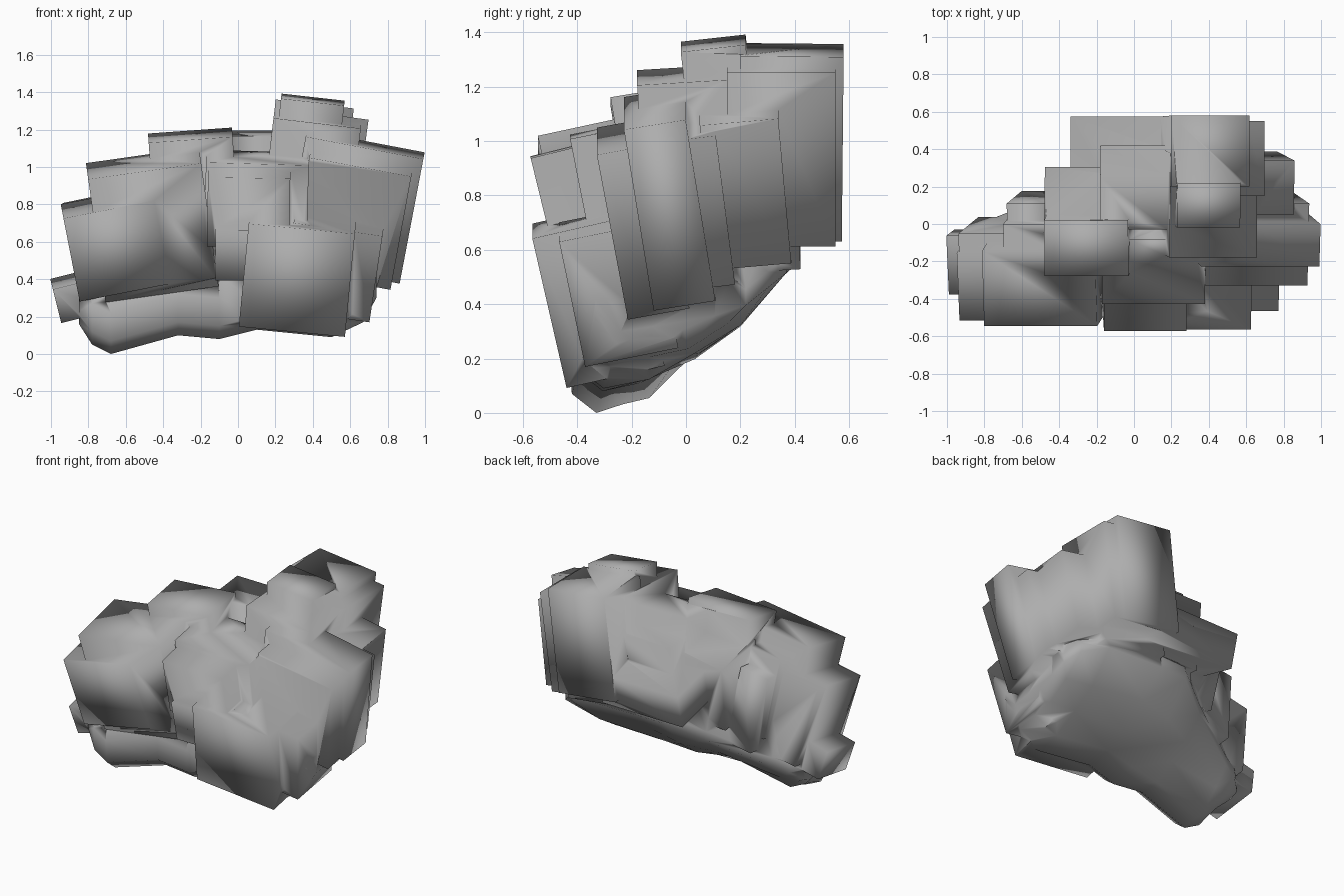
import bpy, bmesh
from math import sin
from mathutils import Vector, Matrix

if "Cube" in bpy.data.objects:
    bpy.data.objects.remove(bpy.data.objects["Cube"])

parts = bpy.data.collections.new("rock_parts")
bpy.context.scene.collection.children.link(parts)


def add_mesh(name, bm, coll):
    bmesh.ops.recalc_face_normals(bm, faces=bm.faces)
    me = bpy.data.meshes.new(name)
    bm.to_mesh(me)
    bm.free()
    ob = bpy.data.objects.new(name, me)
    coll.objects.link(ob)
    return ob


def slab(name, x, y, top, bottom=None, lean=None):
    """Rock slab fanning out from a point far below; x and y are top-face ranges."""
    cx, cy = sum(x) / 2, sum(y) / 2
    if bottom is None:
        bottom = .5 + .4 * cy          # the underside climbs toward the back
    if lean is None:
        lean = .24 * (cy - .57)
    zax = Vector((.28 * cx, lean, 1)).normalized()
    yax = zax.cross(Vector((1, 0, -.28 * cx))).normalized()
    rot = Matrix((yax.cross(zax), yax, zax)).transposed()
    size = Vector((x[1] - x[0], y[1] - y[0], (top - bottom) / zax.z))
    bm = bmesh.new()
    bmesh.ops.create_cube(bm, size=1)
    for v in bm.verts:
        p = v.co - Vector((0, 0, .5))
        v.co = rot @ Vector(a * b for a, b in zip(p, size)) + Vector((cx, cy, top))
    add_mesh(name, bm, parts)


# Front row
slab("right_front_slab", (.06, .63), (-.57, -.2), .71, .16)
slab("right_front_rear", (.3, .78), (-.47, -.12), .7, .24)
slab("centre_low_step", (-.12, .15), (-.54, -.3), .69, .42)
slab("centre_front_block", (-.16, .28), (-.575, -.33), .97, .6)
slab("centre_shelf", (-.17, .38), (-.43, -.08), 1.05)

# Left shoulder
slab("left_upper_slab", (-.81, -.2), (-.55, -.14), 1.02)
slab("left_upper_rear", (-.7, -.2), (-.2, .0), .98)
slab("left_front_slab", (-.945, -.45), (-.52, -.15), .81)
slab("left_rear_slab", (-.94, -.55), (-.25, -.05), .83, .32)
slab("left_rear_rib", (-.68, -.48), (-.1, .11), .87, .38)
slab("left_low_stub", (-1, -.78), (-.38, -.06), .4, .22)

# Centre steps falling away to the back
slab("upper_left_block", (-.48, -.03), (-.28, .02), 1.17)
slab("upper_left_rear", (-.48, -.12), (-.05, .31), 1, lean=.22)
slab("upper_centre", (-.18, .25), (-.03, .25), 1.18)
slab("upper_centre_rear", (-.18, .25), (.18, .42), 1.07, lean=.1)
slab("back_ledge", (-.34, .25), (.22, .58), .88, lean=.25)

# Peak
slab("peak_block", (.23, .57), (-.02, .22), 1.36)
slab("peak_rear", (.2, .62), (.2, .58), 1.335, lean=.01)
slab("peak_rear_side", (.3, .7), (.15, .55), 1.28, lean=.0)
slab("peak_shoulder", (.19, .66), (-.18, .38), 1.25, lean=-.06)

# Right shoulder
slab("right_shoulder_front", (.38, .935), (-.33, -.1), 1.02)
slab("right_shoulder", (.36, 1), (-.23, 0), 1.12)
slab("right_shoulder_mid", (.4, .94), (-.05, .11), 1.06)
slab("right_shoulder_rear", (.4, .86), (.05, .34), 1.11)

# Weathered underside lofted along x: position, lowest height, back edge
bm = bmesh.new()
rings = []
for x, low, back in ((-.85, .16, -.04), (-.78, .05, .02), (-.68, 0, .06),
                     (-.32, .1, .24), (-.1, .08, .37), (.1, .13, .38),
                     (.5, .09, .37), (.67, .17, .3), (.74, .3, .22)):
    front = -.46 + low * .3
    knee = .22 + .8 * back
    top = .4 + .45 * min(1, (.9 - abs(x)) * 2)
    pts = [(front + .24, top), (front + .03, low + .22), (front + .04, low + .07)]
    for i in range(5):
        t = i / 4
        bump = .02 * sin(9 * x + 8 * t) * t * (1 - t) * 4
        pts.append((front + .13 + (back - front - .13) * t,
                    low + max(0, knee - low) * t ** 1.9 + bump))
    pts += [(back, knee + .06), (back - .1, max(top, knee + .1))]
    rings.append([bm.verts.new((x, *p)) for p in pts])
for a, b in zip(rings, rings[1:]):
    for i in range(len(a)):
        j = (i + 1) % len(a)
        bm.faces.new((a[i], a[j], b[j], b[i]))
bm.faces.new(rings[0])
bm.faces.new(rings[-1][::-1])
bmesh.ops.triangulate(bm, faces=bm.faces)
cliff = add_mesh("rock_cliff", bm, bpy.context.scene.collection)

# Fuse every slab with the underside into one rock
mod = cliff.modifiers.new("fuse", 'BOOLEAN')
mod.operation = 'UNION'
mod.operand_type = 'COLLECTION'
mod.collection = parts
mod.solver = 'EXACT'
dg = bpy.context.evaluated_depsgraph_get()
fused = bpy.data.meshes.new_from_object(cliff.evaluated_get(dg))
cliff.modifiers.clear()
cliff.data = fused
for ob in list(parts.objects):
    bpy.data.objects.remove(ob)
bpy.data.collections.remove(parts)

# Dark stone, softly shaded across the slab edges
stone = bpy.data.materials.new("dark_stone")
stone.diffuse_color = (.42, .42, .42, 1)
stone.use_nodes = True
stone.node_tree.nodes["Principled BSDF"].inputs["Base Color"].default_value = stone.diffuse_color
cliff.data.materials.clear()
cliff.data.materials.append(stone)
bpy.context.view_layer.objects.active = cliff
cliff.select_set(True)
bpy.ops.object.shade_smooth_by_angle(angle=1.9)
